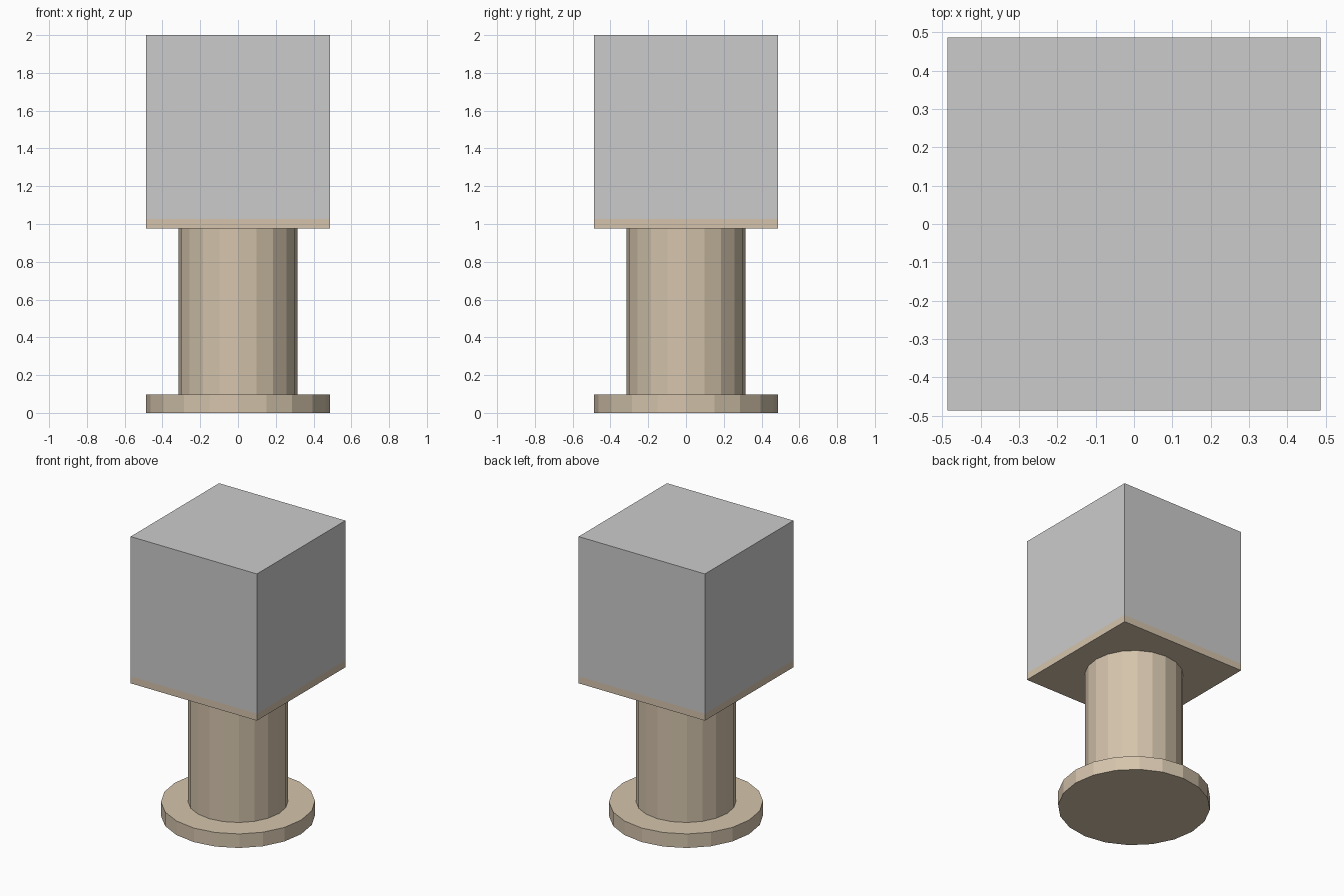
import bpy

if "Cube" in bpy.data.objects:
    bpy.data.objects.remove(bpy.data.objects["Cube"])

WIDTH = 0.974   # width of the cube, slab and foot

brown = bpy.data.materials.new("brown")
brown.diffuse_color = (0.66, 0.55, 0.41, 1)
brown.use_nodes = True
brown.node_tree.nodes["Principled BSDF"].inputs["Base Color"].default_value = brown.diffuse_color


def box(name, z0, z1, mat=None):
    bpy.ops.mesh.primitive_cube_add(size=1, location=(0, 0, (z0 + z1) / 2))
    finish(name, mat, (WIDTH, WIDTH, z1 - z0))


def disc(name, radius, z0, z1, mat=None):
    bpy.ops.mesh.primitive_cylinder_add(vertices=20, radius=radius, depth=z1 - z0,
                                        location=(0, 0, (z0 + z1) / 2))
    finish(name, mat)


def finish(name, mat, scale=(1, 1, 1)):
    ob = bpy.context.object
    ob.name = name
    ob.scale = scale
    bpy.ops.object.transform_apply(location=False, rotation=False, scale=True)
    if mat:
        ob.data.materials.append(mat)


# Round foot and post
disc("foot", WIDTH / 2, 0, 0.098, brown)
disc("post", 0.316, 0.098, 0.977, brown)

# Square slab carrying the grey cube
box("top_slab", 0.977, 1.026, brown)
box("cube", 1.026, 2.0)
